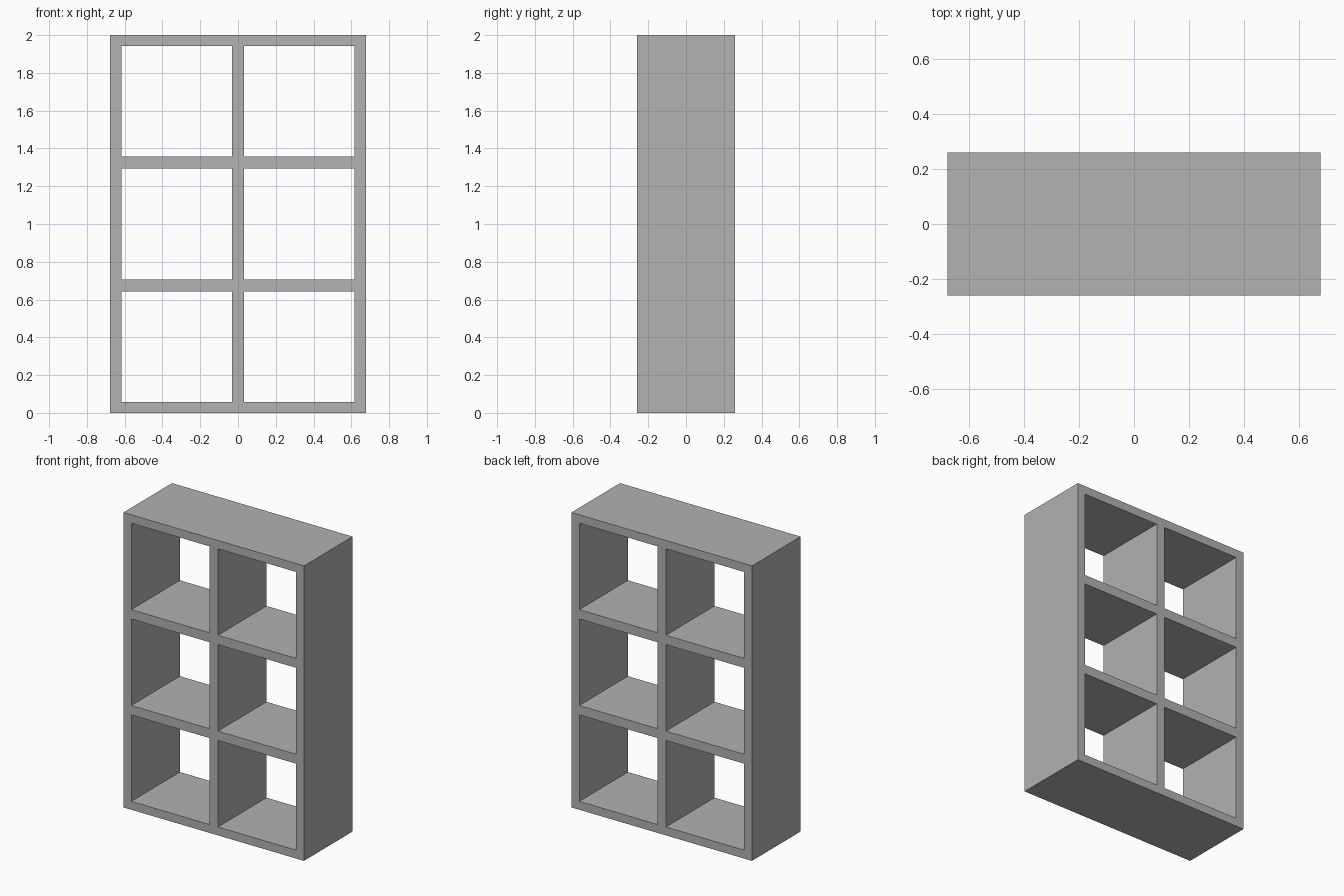
import bpy, bmesh

if "Cube" in bpy.data.objects:
    bpy.data.objects.remove(bpy.data.objects["Cube"])

HALF_DEPTH = 0.26
# Board edges along each axis: even intervals are boards, odd are openings
XS = [-0.677, -0.618, -0.032, 0.032, 0.618, 0.677]
ZS = [0.0, 0.057, 0.643, 0.707, 1.293, 1.357, 1.943, 2.0]

grey = bpy.data.materials.new("grey")
grey.diffuse_color = (0.445, 0.445, 0.445, 1.0)
grey.use_nodes = True
grey.node_tree.nodes["Principled BSDF"].inputs["Base Color"].default_value = grey.diffuse_color

# Front lattice of the shelf, with the six compartments left open
bm = bmesh.new()
grid = [[bm.verts.new((x, -HALF_DEPTH, z)) for z in ZS] for x in XS]
for i in range(len(XS) - 1):
    for j in range(len(ZS) - 1):
        if i % 2 and j % 2:
            continue
        bm.faces.new((grid[i][j], grid[i + 1][j],
                      grid[i + 1][j + 1], grid[i][j + 1]))

# Extrude to the back to form the boards
ext = bmesh.ops.extrude_face_region(bm, geom=bm.faces[:], use_keep_orig=True)
back = [g for g in ext["geom"] if isinstance(g, bmesh.types.BMVert)]
bmesh.ops.translate(bm, verts=back, vec=(0, 2 * HALF_DEPTH, 0))
bmesh.ops.recalc_face_normals(bm, faces=bm.faces[:])

mesh = bpy.data.meshes.new("shelf_unit")
bm.to_mesh(mesh)
bm.free()
mesh.materials.append(grey)
shelf = bpy.data.objects.new("shelf_unit", mesh)
bpy.context.collection.objects.link(shelf)
